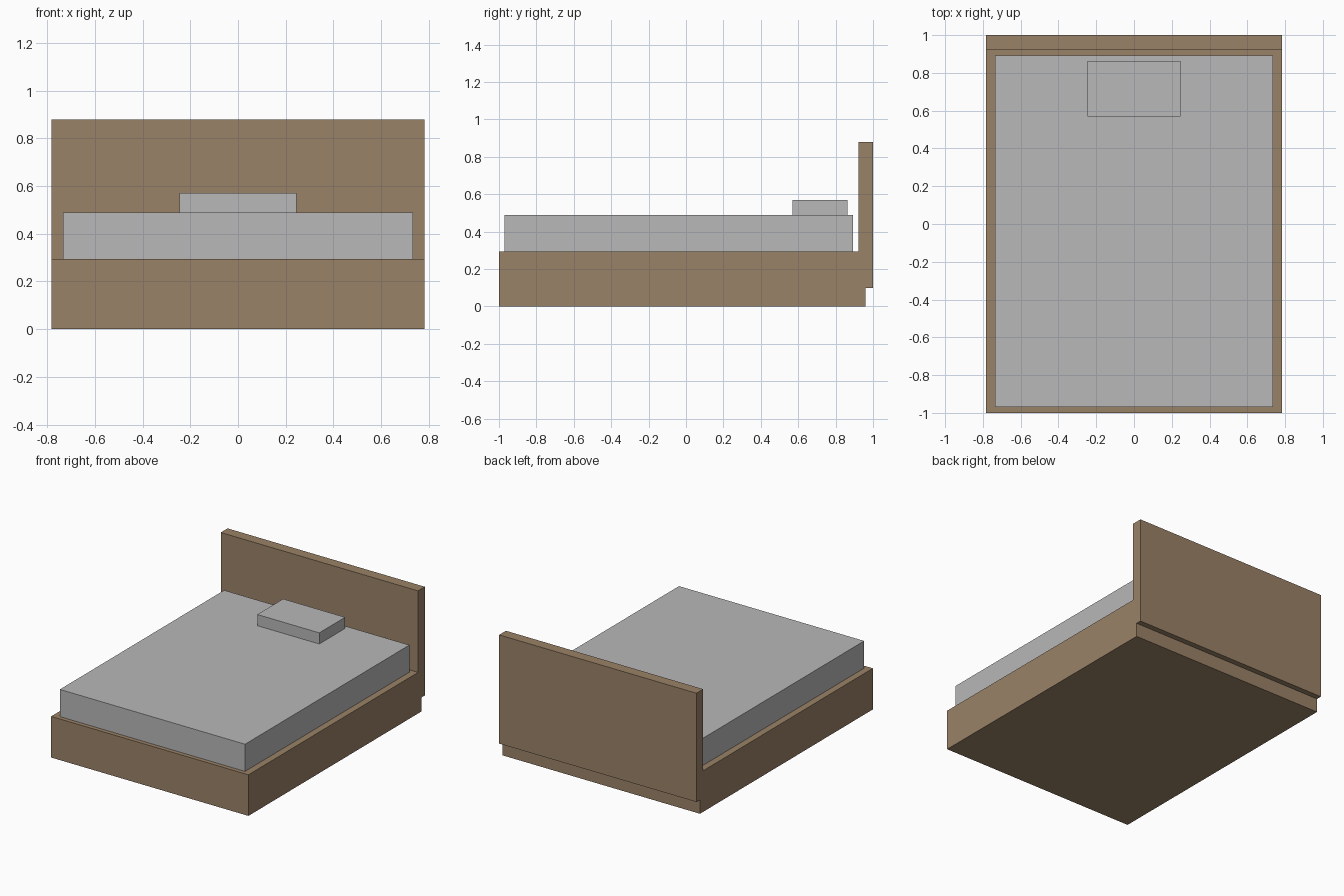
import bpy

if "Cube" in bpy.data.objects:
    bpy.data.objects.remove(bpy.data.objects["Cube"])


def material(name, color):
    m = bpy.data.materials.new(name)
    m.diffuse_color = (*color, 1.0)
    m.use_nodes = True
    m.node_tree.nodes["Principled BSDF"].inputs["Base Color"].default_value = m.diffuse_color
    return m


def box(name, lo, hi, mat):
    """Axis-aligned box between two corners."""
    bpy.ops.mesh.primitive_cube_add(
        size=1, location=[(a + b) / 2 for a, b in zip(lo, hi)])
    ob = bpy.context.object
    ob.name = name
    ob.scale = [b - a for a, b in zip(lo, hi)]
    bpy.ops.object.transform_apply(location=False, rotation=False, scale=True)
    ob.data.materials.append(mat)
    return ob


wood = material("brown wood", (0.323, 0.223, 0.136))
fabric = material("grey fabric", (0.48, 0.48, 0.48))

# Solid base and the headboard overlapping its rear edge
box("bed_base", (-0.783, -1.0, 0.0), (0.783, 0.96, 0.295), wood)
box("headboard", (-0.783, 0.923, 0.10), (0.783, 1.0, 0.88), wood)

# Mattress and pillow
box("mattress", (-0.735, -0.97, 0.295), (0.735, 0.893, 0.49), fabric)
box("pillow", (-0.246, 0.57, 0.49), (0.246, 0.863, 0.57), fabric)
